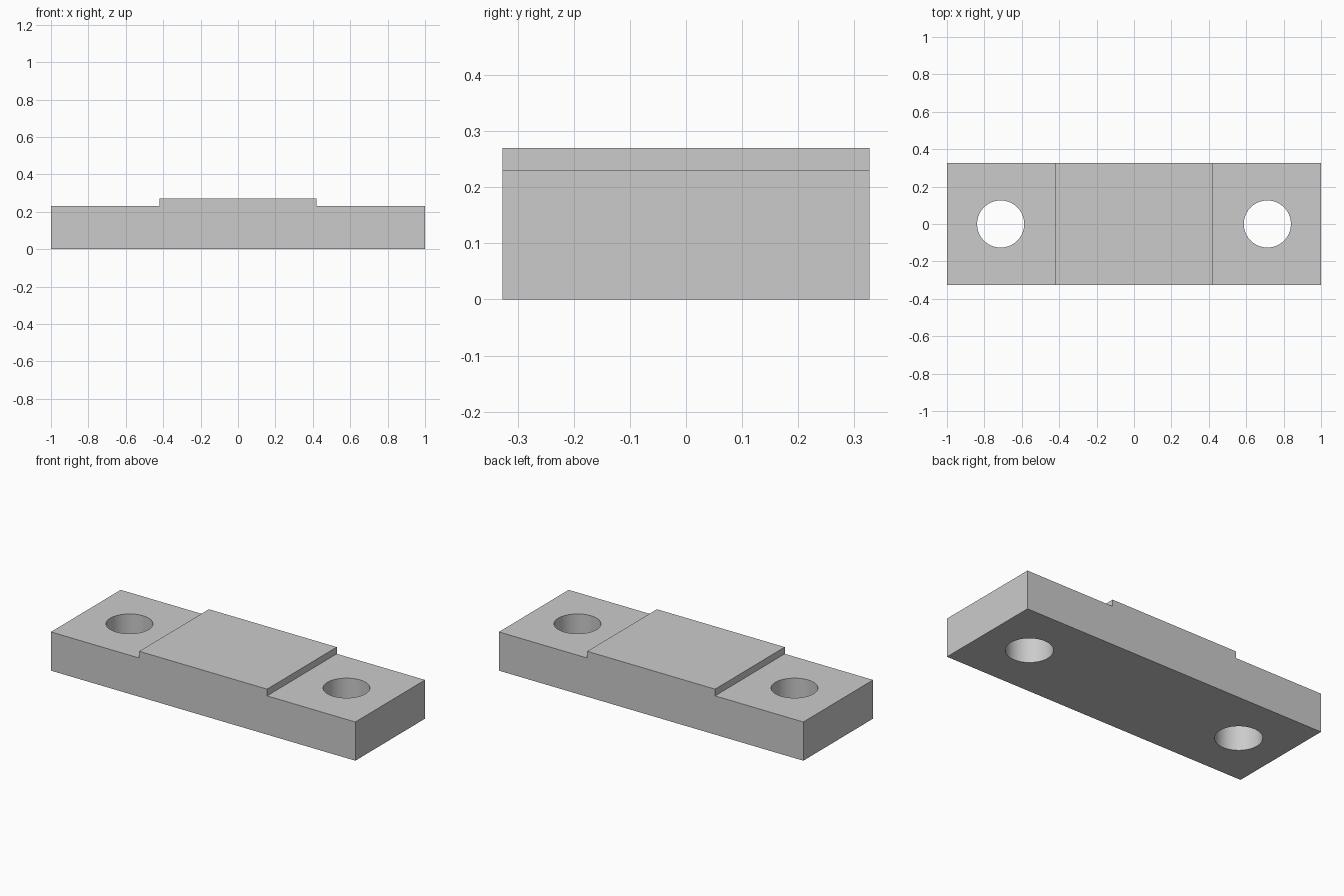
import bpy
import bmesh

HALF_LENGTH, HALF_DEPTH = 1.0, 0.327
PAD_HALF, LOW, HIGH = 0.42, 0.23, 0.27
HOLE_X, HOLE_RADIUS = 0.713, 0.126

cube = bpy.data.objects.get("Cube")
if cube:
    bpy.data.objects.remove(cube, do_unlink=True)

# Plain grey material
grey = bpy.data.materials.new("plain_grey")
grey.use_nodes = True
colour = (0.6, 0.6, 0.6, 1)
grey.diffuse_color = colour
grey.node_tree.nodes["Principled BSDF"].inputs["Base Color"].default_value = colour

# Stepped side profile, mirrored and extruded through the depth
right_half = [(HALF_LENGTH, 0), (HALF_LENGTH, LOW), (PAD_HALF, LOW), (PAD_HALF, HIGH)]
profile = right_half + [(-x, z) for x, z in reversed(right_half)]
bm = bmesh.new()
face = bm.faces.new([bm.verts.new((x, -HALF_DEPTH, z)) for x, z in profile])
extruded = bmesh.ops.extrude_face_region(bm, geom=[face])["geom"]
bmesh.ops.translate(bm, vec=(0, 2 * HALF_DEPTH, 0),
                    verts=[v for v in extruded if isinstance(v, bmesh.types.BMVert)])
bmesh.ops.recalc_face_normals(bm, faces=bm.faces)
mesh = bpy.data.meshes.new("mounting_plate")
bm.to_mesh(mesh)
bm.free()
mesh.materials.append(grey)
plate = bpy.data.objects.new("mounting_plate", mesh)
bpy.context.collection.objects.link(plate)

# Through hole near each end
for side in (-1, 1):
    bpy.ops.mesh.primitive_cylinder_add(vertices=64, radius=HOLE_RADIUS, depth=1,
                                        location=(side * HOLE_X, 0, LOW / 2))
    cutter = bpy.context.object
    cutter.name = "hole_cutter"
    cutter.hide_render = True
    cutter.data.materials.append(grey)
    bpy.ops.object.select_all(action="DESELECT")
    plate.select_set(True)
    bpy.context.view_layer.objects.active = plate
    cut = plate.modifiers.new("bolt_hole", "BOOLEAN")
    cut.operation = "DIFFERENCE"
    cut.solver = "EXACT"
    cut.object = cutter
    bpy.ops.object.modifier_apply(modifier=cut.name)
    bpy.data.objects.remove(cutter, do_unlink=True)

# Smooth hole walls with sharp rims and plate edges
bpy.ops.object.shade_smooth_by_angle()
